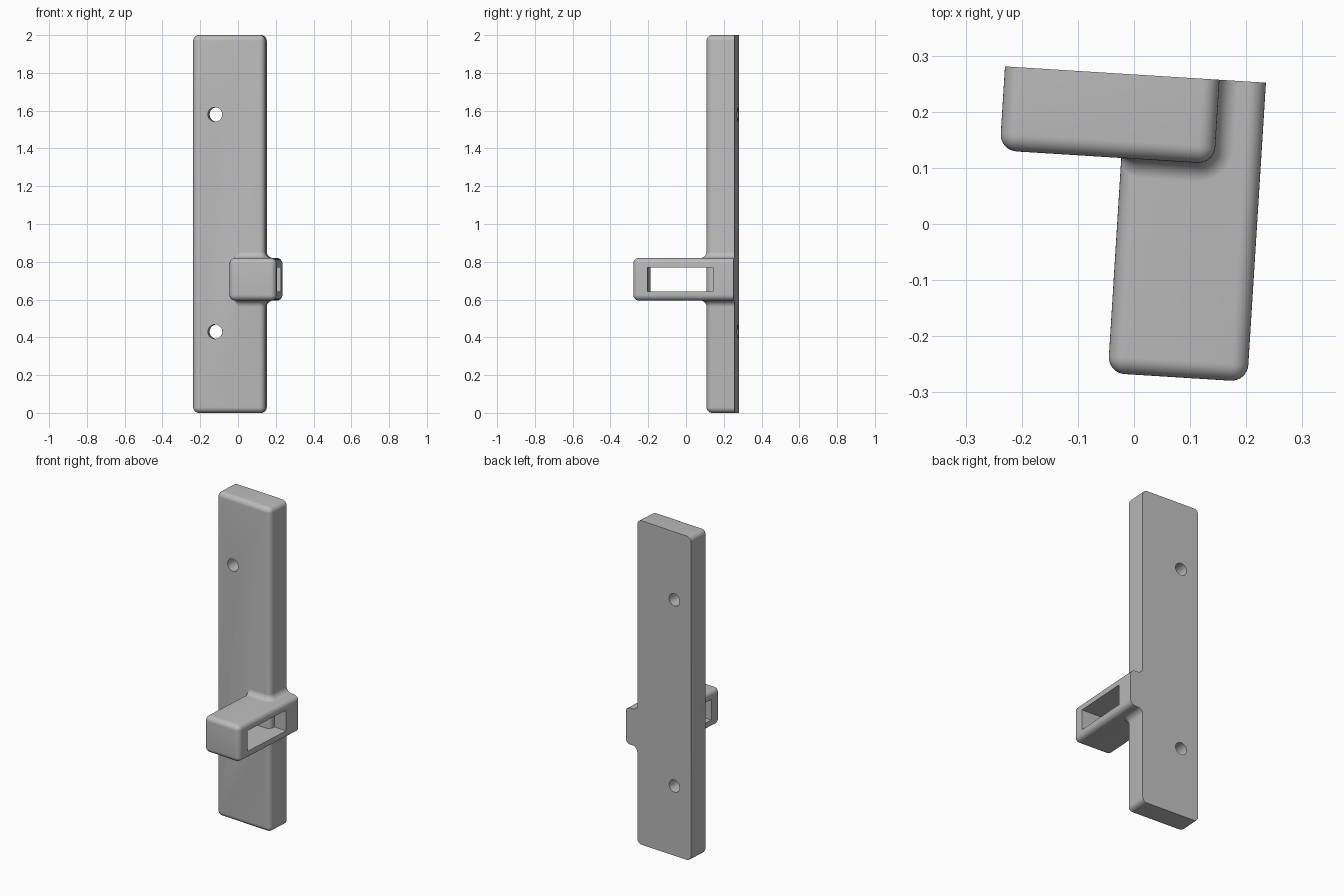
import bpy, bmesh, math
from mathutils import Vector, Matrix

if "Cube" in bpy.data.objects:
    bpy.data.objects.remove(bpy.data.objects["Cube"], do_unlink=True)

grey = bpy.data.materials.new("plain grey")
grey.use_nodes = True
colour = (0.5, 0.5, 0.5, 1)
grey.diffuse_color = colour
grey.node_tree.nodes["Principled BSDF"].inputs["Base Color"].default_value = colour

BACK, FRONT, SIDE, ROUND, FILLET = 0.266, 0.116, 0.136, 0.03, 0.036
ARM_LEFT, ARM_LOW, ARM_HIGH = -0.03, 0.595, 0.82


def make_object(name, bm):
    bmesh.ops.recalc_face_normals(bm, faces=bm.faces)
    mesh = bpy.data.meshes.new(name)
    bm.to_mesh(mesh)
    bm.free()
    mesh.materials.append(grey)
    obj = bpy.data.objects.new(name, mesh)
    bpy.context.collection.objects.link(obj)
    return obj


def box(name, low, high, radius=0):
    """Box whose edges are rounded, except those around its flat back."""
    low, high = Vector(low), Vector(high)
    bm = bmesh.new()
    bmesh.ops.create_cube(bm, size=1)
    for v in bm.verts:
        v.co = Vector(high[i] if v.co[i] > 0 else low[i] for i in range(3))
    if radius:
        edges = [e for e in bm.edges if min(v.co.y for v in e.verts) < high.y - 0.001]
        bmesh.ops.bevel(bm, geom=edges, offset=radius, segments=8, profile=0.5,
                        affect='EDGES', clamp_overlap=True)
    return make_object(name, bm)


def combine(target, tool, operation):
    """Apply a boolean and discard the tool."""
    mod = target.modifiers.new(operation.lower(), 'BOOLEAN')
    mod.operation, mod.object, mod.solver = operation, tool, 'EXACT'
    bpy.context.view_layer.objects.active = target
    bpy.ops.object.modifier_apply(modifier=mod.name)
    bpy.data.objects.remove(tool, do_unlink=True)


def fillet(name, level, up):
    """Concave fillet swept round the plate where the arm leaves it."""
    path = []  # position, outward normal, drop below the arm face, radius
    for deg in (75, 60, 45, 30, 15):
        a = math.radians(deg)
        path.append((Vector((ARM_LEFT + ROUND * (1 - math.sin(a)), FRONT)),
                     Vector((0, -1)), ROUND * (1 - math.cos(a)), FILLET * math.cos(a)))
    path.append((Vector((ARM_LEFT + ROUND, FRONT)), Vector((0, -1)), 0, FILLET))
    centre = Vector((SIDE - ROUND, FRONT + ROUND))
    for i in range(9):
        a = math.radians(-90 + i * 90 / 8)
        n = Vector((math.cos(a), math.sin(a)))
        path.append((centre + n * ROUND, n, 0, FILLET))
    path.append((Vector((SIDE, BACK)), Vector((1, 0)), 0, FILLET))

    bm, rings = bmesh.new(), []
    for pos, n, drop, r in path:
        section = [(-0.015, -0.015), (r, -0.015)]
        for i in range(9):
            a = math.radians(i * 90 / 8)
            section.append((r - r * math.sin(a), r - r * math.cos(a)))
        section.append((-0.015, r))
        ring = []
        for out, rise in section:
            p = pos + n * (out - 0.0003)
            ring.append(bm.verts.new((p.x, p.y, level + up * (rise - drop - 0.0003))))
        rings.append(ring)
    for a, b in zip(rings, rings[1:]):
        for i in range(len(a)):
            j = (i + 1) % len(a)
            bm.faces.new((a[i], a[j], b[j], b[i]))
    bm.faces.new(rings[0])
    bm.faces.new(rings[-1])
    return make_object(name, bm)


# Tall mounting plate
plate = box("mounting_plate", (-0.247, FRONT, 0), (SIDE, BACK, 2), ROUND)

# Projecting arm with a slot through its sides
arm = box("arm", (ARM_LEFT, -0.268, ARM_LOW), (0.219, BACK, ARM_HIGH), ROUND)
combine(arm, box("slot_cutter", (-0.2, -0.19, 0.643), (0.4, 0.158, 0.77)), 'DIFFERENCE')
combine(plate, arm, 'UNION')

# Fillets above and below the arm
combine(plate, fillet("upper_fillet", ARM_HIGH, 1), 'UNION')
combine(plate, fillet("lower_fillet", ARM_LOW, -1), 'UNION')

# Screw holes
for height in (0.43, 1.58):
    bm = bmesh.new()
    bmesh.ops.create_cone(bm, cap_ends=True, segments=40, radius1=0.038, radius2=0.038, depth=1,
                          matrix=Matrix.Translation((-0.129, 0.2, height))
                          @ Matrix.Rotation(math.pi / 2, 4, 'X'))
    combine(plate, make_object("hole_cutter", bm), 'DIFFERENCE')

# Slight turn about the vertical, then smooth the rounded edges
plate.name = "bracket_plate"
plate.data.transform(Matrix.Rotation(math.radians(-3.57), 4, 'Z'))
bpy.ops.object.select_all(action='DESELECT')
plate.select_set(True)
bpy.context.view_layer.objects.active = plate
bpy.ops.object.shade_smooth_by_angle(angle=math.radians(30))
